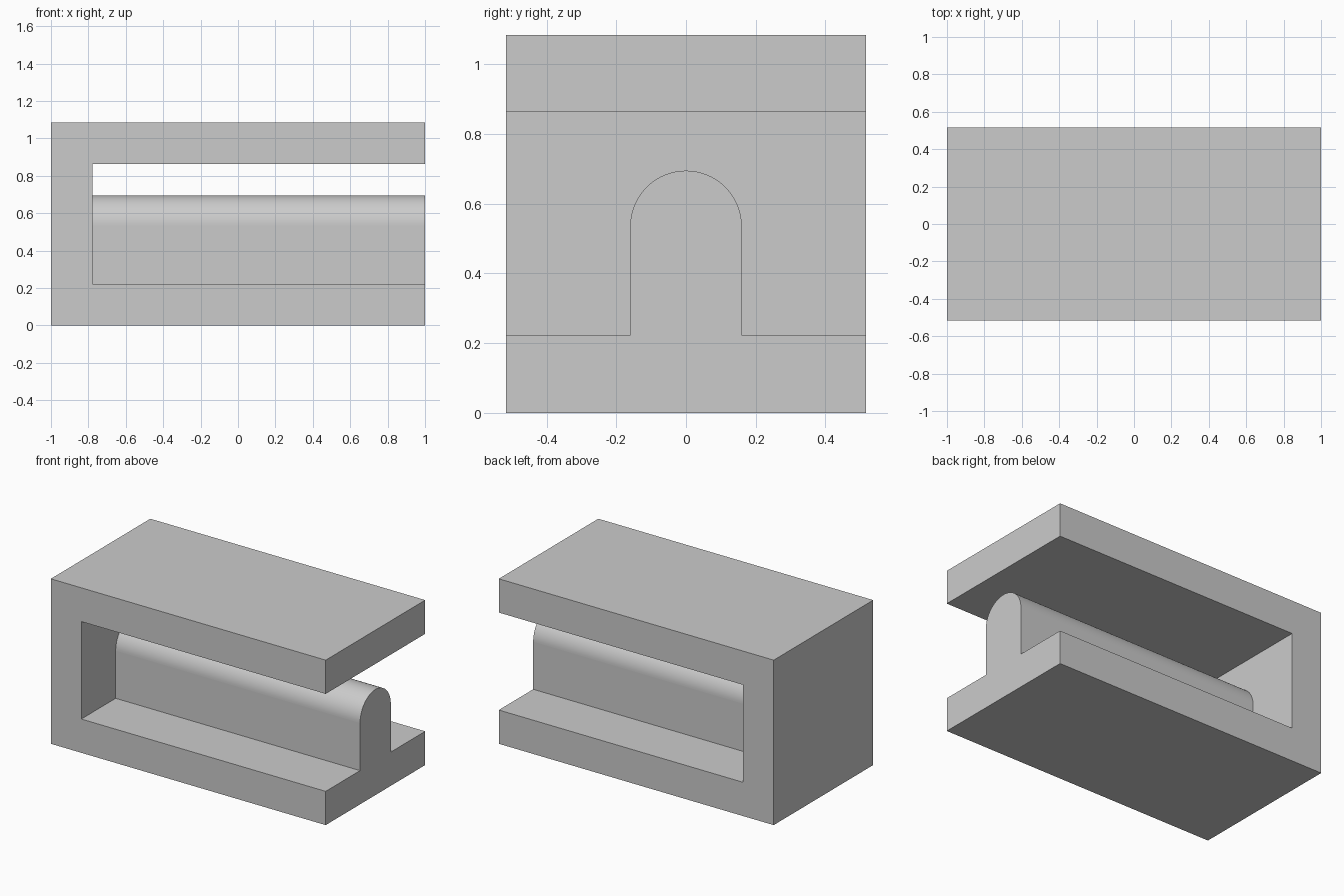
import bpy, bmesh, math
from mathutils import Vector

if "Cube" in bpy.data.objects:
    bpy.data.objects.remove(bpy.data.objects["Cube"], do_unlink=True)

HALF_LENGTH, HALF_DEPTH, HEIGHT = 1.0, 0.517, 1.085
WALL = 0.222
RAIL_RADIUS, RAIL_TOP = 0.16, 0.695
ARC_STEPS = 48

grey = bpy.data.materials.new("plain grey")
grey.use_nodes = True
colour = (0.6, 0.6, 0.6, 1)
grey.diffuse_color = colour
grey.node_tree.nodes["Principled BSDF"].inputs["Base Color"].default_value = colour


def extrude_profile(name, points, offset):
    """Make a solid by sweeping a closed flat profile along an offset."""
    bm = bmesh.new()
    face = bm.faces.new([bm.verts.new(p) for p in points])
    swept = bmesh.ops.extrude_face_region(bm, geom=[face], use_keep_orig=True)
    verts = [g for g in swept["geom"] if isinstance(g, bmesh.types.BMVert)]
    bmesh.ops.translate(bm, verts=verts, vec=Vector(offset))
    bmesh.ops.recalc_face_normals(bm, faces=bm.faces[:])
    mesh = bpy.data.meshes.new(name)
    bm.to_mesh(mesh)
    bm.free()
    mesh.materials.append(grey)
    obj = bpy.data.objects.new(name, mesh)
    bpy.context.collection.objects.link(obj)
    return obj


# C-shaped frame: base, end wall and overhanging roof
inner = WALL - HALF_LENGTH
outline = [(-HALF_LENGTH, 0), (HALF_LENGTH, 0), (HALF_LENGTH, WALL), (inner, WALL),
           (inner, HEIGHT - WALL), (HALF_LENGTH, HEIGHT - WALL),
           (HALF_LENGTH, HEIGHT), (-HALF_LENGTH, HEIGHT)]
frame = extrude_profile("channel_frame", [(x, -HALF_DEPTH, z) for x, z in outline],
                        (0, 2 * HALF_DEPTH, 0))

# Round-topped rail, rooted in the base and the end wall
root = WALL / 2
centre = RAIL_TOP - RAIL_RADIUS
start = inner - root
section = [(start, -RAIL_RADIUS, root), (start, RAIL_RADIUS, root)]
for i in range(ARC_STEPS + 1):
    a = math.pi * i / ARC_STEPS
    section.append((start, RAIL_RADIUS * math.cos(a), centre + RAIL_RADIUS * math.sin(a)))
rail = extrude_profile("rail", section, (HALF_LENGTH - start, 0, 0))

# Fuse the rail and frame into one solid
union = frame.modifiers.new("fuse rail", 'BOOLEAN')
union.operation, union.solver, union.object = 'UNION', 'EXACT', rail
fused = bpy.data.meshes.new_from_object(
    frame.evaluated_get(bpy.context.evaluated_depsgraph_get()))
frame.modifiers.clear()
frame.data = fused
bpy.data.objects.remove(rail, do_unlink=True)

# Merge coplanar faces and smooth only the curved rail top
bm = bmesh.new()
bm.from_mesh(fused)
bmesh.ops.remove_doubles(bm, verts=bm.verts[:], dist=0.0001)
bmesh.ops.dissolve_limit(bm, angle_limit=math.radians(0.5),
                         verts=bm.verts[:], edges=bm.edges[:])
for face in bm.faces:
    face.smooth = max(abs(c) for c in face.normal) < 0.9999
    # The crown strips face almost straight up, yet belong to the curve
    z = face.calc_center_median().z
    if abs(face.normal.x) < 0.01 and centre < z < RAIL_TOP and face.normal.z > 0.01:
        face.smooth = True
bm.to_mesh(fused)
bm.free()
